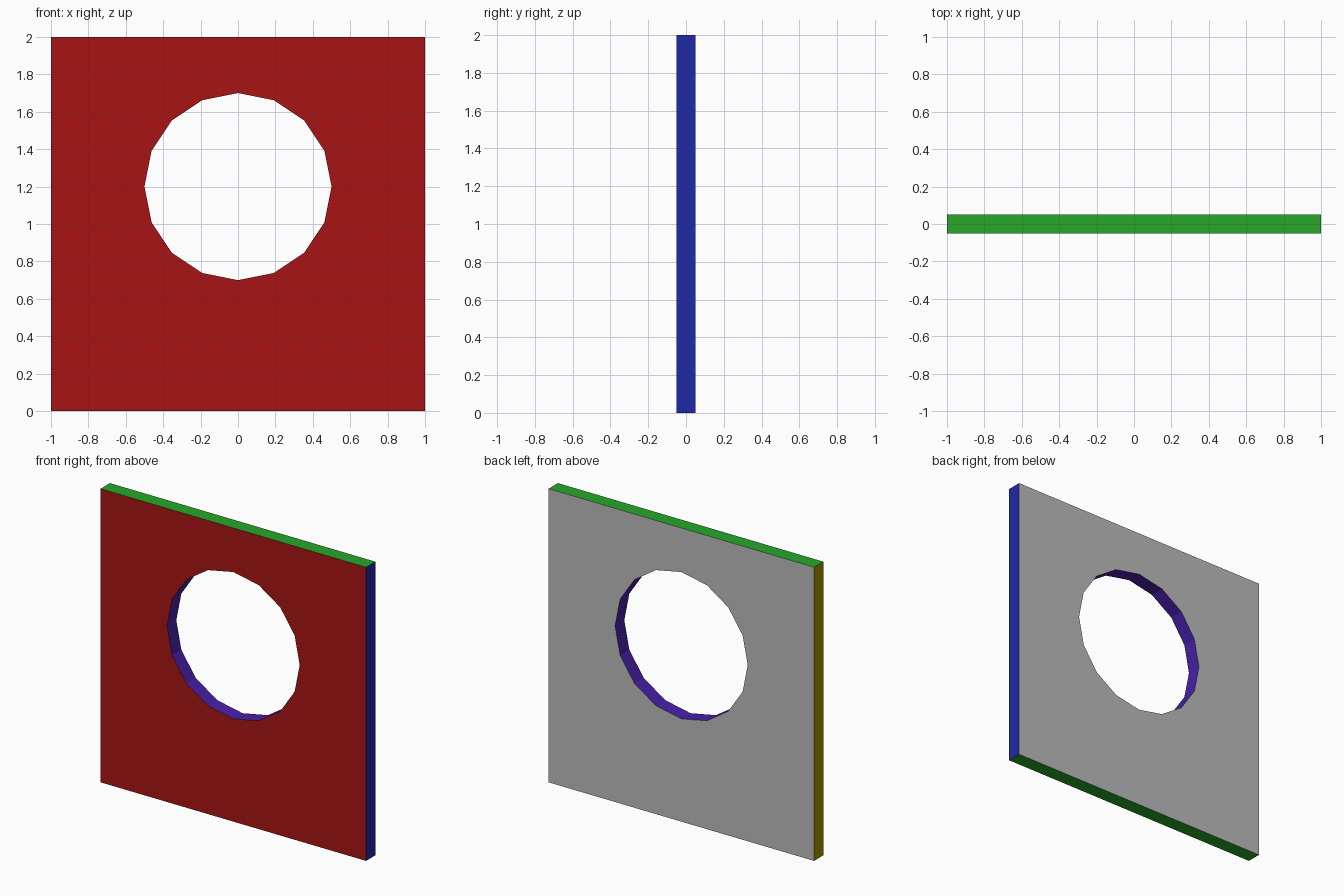
import bpy, bmesh
from math import cos, sin, tau

if "Cube" in bpy.data.objects:
    bpy.data.objects.remove(bpy.data.objects["Cube"])

WIDTH, HEIGHT, DEPTH = 2.0, 2.0, 0.1
HOLE_RADIUS, HOLE_Z, HOLE_SIDES = 0.5, 1.2, 16


def colour(name, rgb):
    mat = bpy.data.materials.new(name)
    mat.diffuse_color = (*rgb, 1)
    mat.use_nodes = True
    mat.node_tree.nodes["Principled BSDF"].inputs["Base Color"].default_value = mat.diffuse_color
    return mat


def add_loop(bm, points):
    verts = [bm.verts.new((x, -DEPTH / 2, z)) for x, z in points]
    return [bm.edges.new((a, b)) for a, b in zip(verts, verts[1:] + verts[:1])]


# Front outline: square with a round window
bm = bmesh.new()
w = WIDTH / 2
edges = add_loop(bm, [(-w, 0), (w, 0), (w, HEIGHT), (-w, HEIGHT)])
edges += add_loop(bm, [(HOLE_RADIUS * cos(tau * i / HOLE_SIDES),
                        HOLE_Z + HOLE_RADIUS * sin(tau * i / HOLE_SIDES))
                       for i in range(HOLE_SIDES)])
bmesh.ops.triangle_fill(bm, edges=edges, use_beauty=True, normal=(0, -1, 0))

# Thickness
ext = bmesh.ops.extrude_face_region(bm, geom=bm.faces[:], use_keep_orig=True)
moved = [g for g in ext["geom"] if isinstance(g, bmesh.types.BMVert)]
bmesh.ops.translate(bm, verts=moved, vec=(0, DEPTH, 0))
bmesh.ops.recalc_face_normals(bm, faces=bm.faces[:])

# Material slots: one colour per side of the panel
GREY, RED, BLUE, YELLOW, GREEN, PURPLE = range(6)
for f in bm.faces:
    c, n = f.calc_center_median(), f.normal
    if abs(n.y) > 0.9:
        f.material_index = RED if c.y < 0 else GREY
    elif c.x > w - 0.01:
        f.material_index = BLUE
    elif c.x < -w + 0.01:
        f.material_index = YELLOW
    elif c.z < 0.01 or c.z > HEIGHT - 0.01:
        f.material_index = GREEN
    else:
        f.material_index = PURPLE

mesh = bpy.data.meshes.new("window_panel")
bm.to_mesh(mesh)
bm.free()
for name, rgb in (("grey", (0.5, 0.5, 0.5)), ("red", (0.39, 0.007, 0.007)),
                  ("blue", (0.013, 0.022, 0.39)), ("yellow", (0.38, 0.29, 0.0)),
                  ("green", (0.019, 0.39, 0.022)), ("purple", (0.065, 0.014, 0.39))):
    mesh.materials.append(colour(name, rgb))
panel = bpy.data.objects.new("window_panel", mesh)
bpy.context.collection.objects.link(panel)
